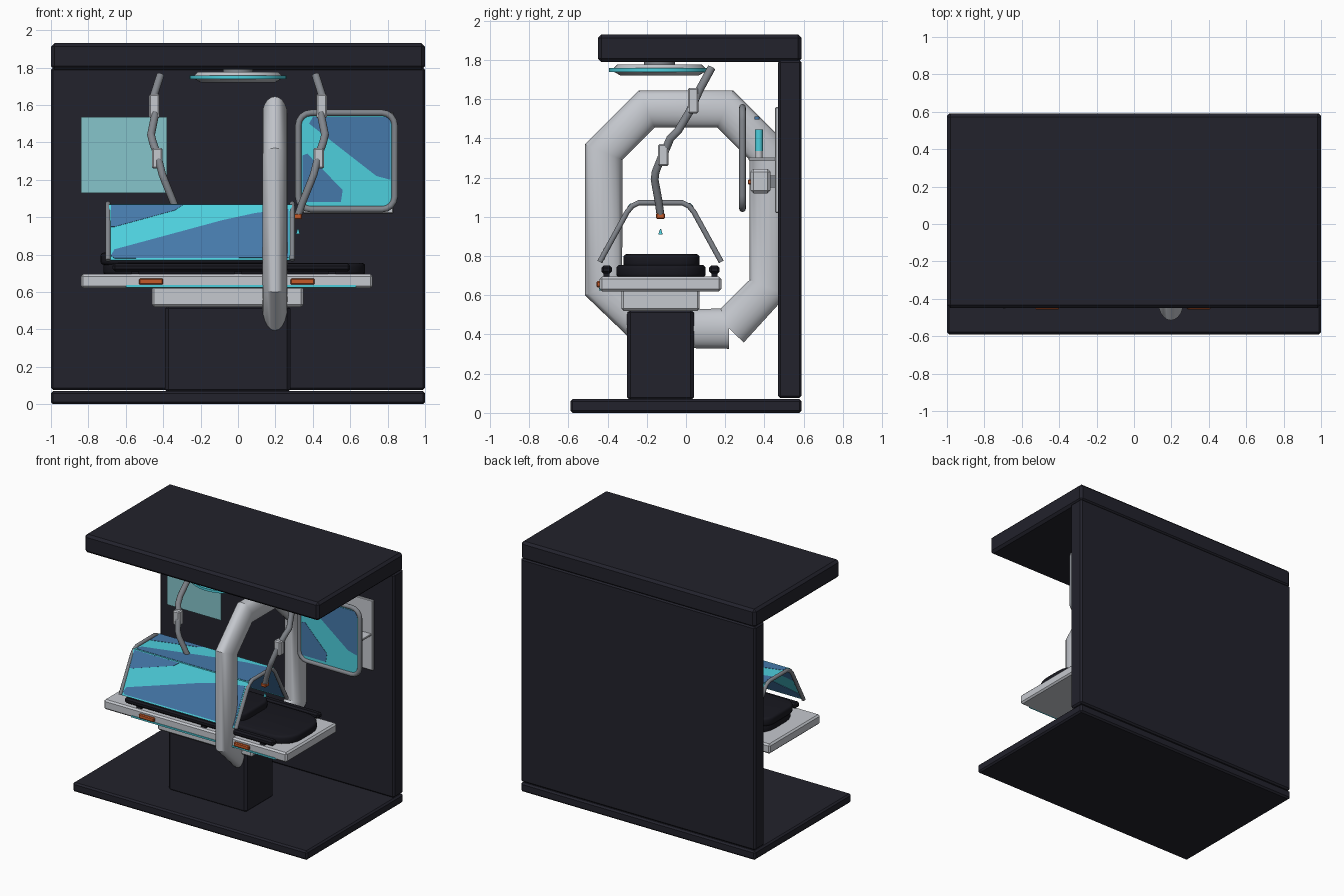
import bpy, bmesh, math
from mathutils import Vector

if "Cube" in bpy.data.objects:
    bpy.data.objects.remove(bpy.data.objects["Cube"])


def material(name, r, g, b):
    m = bpy.data.materials.new(name)
    m.diffuse_color = (r, g, b, 1)
    m.use_nodes = True
    m.node_tree.nodes["Principled BSDF"].inputs["Base Color"].default_value = m.diffuse_color
    return m


DARK = material("dark shell", 0.016, 0.016, 0.025)
PAD = material("black padding", 0.009, 0.009, 0.014)
WHITE = material("light grey", 0.56, 0.58, 0.62)
STEEL = material("steel grey", 0.22, 0.235, 0.26)
CYAN = material("cyan glass", 0.075, 0.62, 0.72)
BLUE = material("blue reflection", 0.06, 0.19, 0.40)
PALE = material("pale hologram", 0.24, 0.56, 0.60)
ORANGE = material("orange accent", 0.55, 0.10, 0.022)


def add_mesh(name, bm, mat, smooth=False):
    bmesh.ops.recalc_face_normals(bm, faces=bm.faces[:])
    me = bpy.data.meshes.new(name)
    bm.to_mesh(me)
    bm.free()
    me.materials.append(mat)
    ob = bpy.data.objects.new(name, me)
    bpy.context.collection.objects.link(ob)
    if smooth:
        shade(ob)
    return ob


def shade(ob):
    bpy.ops.object.select_all(action='DESELECT')
    ob.select_set(True)
    bpy.context.view_layer.objects.active = ob
    bpy.ops.object.shade_smooth_by_angle(angle=math.radians(35))


def box(name, x, y, z, mat, bevel=0.0, segments=1):
    """Box from (min, max) ranges with bevelled edges."""
    bm = bmesh.new()
    bmesh.ops.create_cube(bm, size=1)
    for v in bm.verts:
        v.co = [(a + b) / 2 + c * (b - a) for (a, b), c in zip((x, y, z), v.co)]
    if bevel:
        bmesh.ops.bevel(bm, geom=bm.edges[:], offset=bevel, segments=segments,
                        profile=0.5, affect='EDGES')
    return add_mesh(name, bm, mat, segments > 1)


def disc(name, centre, r1, r2, height, mat, sides=48):
    bm = bmesh.new()
    bmesh.ops.create_cone(bm, cap_ends=True, segments=sides, radius1=r1, radius2=r2, depth=height)
    bmesh.ops.translate(bm, verts=bm.verts[:], vec=centre)
    return add_mesh(name, bm, mat, True)


def tube(name, pts, radius, mat, cyclic=False, res=5, scale=(1, 1, 1), loc=(0, 0, 0)):
    cu = bpy.data.curves.new(name, 'CURVE')
    cu.dimensions = '3D'
    sp = cu.splines.new('POLY')
    sp.points.add(len(pts) - 1)
    for p, c in zip(sp.points, pts):
        p.co = (*c, 1)
    sp.use_cyclic_u = cyclic
    cu.bevel_depth, cu.bevel_resolution, cu.use_fill_caps = radius, res, not cyclic
    tmp = bpy.data.objects.new(name + "_path", cu)
    bpy.context.collection.objects.link(tmp)
    dg = bpy.context.evaluated_depsgraph_get()
    me = bpy.data.meshes.new_from_object(tmp.evaluated_get(dg))
    bpy.data.objects.remove(tmp)
    me.materials.clear()
    me.materials.append(mat)
    ob = bpy.data.objects.new(name, me)
    ob.scale, ob.location = scale, loc
    bpy.context.collection.objects.link(ob)
    shade(ob)
    return ob


def plate(name, pts, thick, mat):
    """Thin plate centred on a flat outline."""
    pts = [Vector(p) for p in pts]
    n = (pts[1] - pts[0]).cross(pts[2] - pts[0]).normalized() * thick / 2
    bm = bmesh.new()
    a = [bm.verts.new(p + n) for p in pts]
    b = [bm.verts.new(p - n) for p in pts]
    bm.faces.new(a)
    bm.faces.new(b[::-1])
    for i in range(len(pts)):
        j = (i + 1) % len(pts)
        bm.faces.new((a[i], b[i], b[j], a[j]))
    return add_mesh(name, bm, mat)


def glass(name, low, high, x0, x1, blobs):
    """Cyan pane between two (y, z) edges, with blue reflection shapes on it."""
    def at(u, v):
        return (x0 + u * (x1 - x0), low[0] + v * (high[0] - low[0]), low[1] + v * (high[1] - low[1]))
    plate(name, [at(*p) for p in ((0, 0), (1, 0), (1, 1), (0, 1))], 0.005, CYAN)
    for i, blob in enumerate(blobs):
        plate(f"{name}_reflection_{i}", [at(*p) for p in blob], 0.009, BLUE)


# Room shell
box("floor", (-1, 1), (-0.59, 0.59), (0, 0.07), DARK, 0.012)
box("back_wall", (-1, 1), (0.47, 0.59), (0.075, 1.8), DARK, 0.012)
box("ceiling", (-1, 1), (-0.45, 0.59), (1.79, 1.93), DARK, 0.018)

# Operating table
box("table_pedestal", (-0.39, 0.28), (-0.30, 0.04), (0.06, 0.53), DARK, 0.018)
box("table_underframe", (-0.46, 0.35), (-0.33, 0.07), (0.52, 0.63), WHITE, 0.012)
box("table_top", (-0.84, 0.72), (-0.44, 0.18), (0.62, 0.695), WHITE, 0.012)
box("table_light_strip", (-0.60, 0.63), (-0.445, -0.43), (0.624, 0.637), CYAN)
for i, x in enumerate((-0.465, 0.345)):
    box(f"table_handle_{i}", (x - 0.065, x + 0.065), (-0.457, -0.43), (0.64, 0.672), ORANGE, 0.006)
for i, y in enumerate((-0.405, 0.145)):
    box(f"side_rail_{i}", (-0.67, 0.60), (y - 0.027, y + 0.027), (0.71, 0.752), PAD, 0.012)
    for j, x in enumerate((-0.55, 0.0, 0.5)):
        box(f"rail_foot_{i}_{j}", (x - 0.02, x + 0.02), (y - 0.015, y + 0.015), (0.69, 0.715), PAD)


def mattress(name, x, y, z, radius):
    """Pad with rounded plan corners and softened rims."""
    bm = bmesh.new()
    pts = []
    for cx, cy, start in ((x[1] - radius, y[1] - radius, 0), (x[0] + radius, y[1] - radius, 90),
                          (x[0] + radius, y[0] + radius, 180), (x[1] - radius, y[0] + radius, 270)):
        for k in range(7):
            a = math.radians(start + 15 * k)
            pts.append((cx + radius * math.cos(a), cy + radius * math.sin(a), z[0]))
    f = bm.faces.new([bm.verts.new(p) for p in pts])
    top = bmesh.ops.extrude_face_region(bm, geom=[f])["geom"]
    bmesh.ops.translate(bm, verts=[g for g in top if isinstance(g, bmesh.types.BMVert)],
                        vec=(0, 0, z[1] - z[0]))
    rims = [e for e in bm.edges if abs(e.verts[0].co.z - e.verts[1].co.z) < 1e-5]
    bmesh.ops.bevel(bm, geom=rims, offset=0.018, segments=3, profile=0.5, affect='EDGES')
    add_mesh(name, bm, PAD, True)


mattress("lower_mattress", (-0.72, 0.68), (-0.355, 0.10), (0.69, 0.755), 0.16)
mattress("upper_mattress", (-0.735, 0.25), (-0.32, 0.07), (0.745, 0.81), 0.10)

# Scanner ring: open octagonal loop with an oval section
ring = [(0.22, 0.43), (-0.2, 0.43), (-0.42, 0.64), (-0.42, 1.33), (-0.2, 1.55),
        (0.2, 1.55), (0.42, 1.33), (0.42, 0.64), (0.22, 0.43)]
tube("scanner_ring", [(0, y, z) for y, z in ring], 0.103, WHITE, res=8,
     scale=(0.65, 1, 1), loc=(0.197, 0, 0))

# Glass canopy over the patient
blob_a = [(0.01, 0.99), (0.40, 0.99), (0.36, 0.90), (0.03, 0.60), (0.01, 0.60)]
blob_b = [(0.01, 0.08), (0.03, 0.19), (0.62, 0.72), (0.80, 0.85), (0.98, 0.92), (0.98, 0.04), (0.03, 0.03)]
edge = [(-0.44, 0.77), (-0.285, 1.065), (0.025, 1.065), (0.18, 0.77)]
for n, a, b in (("front", 0, 1), ("top", 1, 2), ("back", 3, 2)):
    glass(f"canopy_{n}", edge[a], edge[b], -0.69, 0.29, (blob_a, blob_b))
bow = [(-0.44, 0.77), (-0.30, 1.025), (-0.275, 1.055), (-0.24, 1.072), (-0.02, 1.072),
       (0.015, 1.055), (0.04, 1.025), (0.18, 0.77)]
for i, x in enumerate((-0.695, 0.29)):
    tube(f"canopy_bow_{i}", [(x, y, z) for y, z in bow], 0.014, STEEL)

# Ceiling lamp
LAMP = (0, -0.135)
disc("lamp_top", (*LAMP, 1.767), 0.235, 0.215, 0.02, WHITE)
disc("lamp_glow_ring", (*LAMP, 1.749), 0.258, 0.258, 0.018, CYAN)
disc("lamp_face", (*LAMP, 1.731), 0.20, 0.235, 0.02, WHITE)
disc("lamp_mount", (*LAMP, 1.785), 0.08, 0.08, 0.03, STEEL)

# Pair of jointed tool arms, mirrored in x
upper = [(0.415, 0.13, 1.76), (0.45, 0.07, 1.65), (0.445, 0.02, 1.54), (0.465, -0.04, 1.44),
         (0.455, -0.08, 1.40), (0.43, -0.11, 1.33)]
lower = [(0.43, -0.115, 1.33), (0.405, -0.155, 1.23), (0.39, -0.16, 1.19), (0.345, -0.14, 1.08),
         (0.322, -0.13, 1.01)]
for n, s in (("left", -1), ("right", 1)):
    tube(f"{n}_upper_arm", [(s * x, y, z) for x, y, z in upper], 0.021, STEEL)
    tube(f"{n}_lower_arm", [(s * x, y, z) for x, y, z in lower], 0.020, STEEL)
    for j, (x, y, z, h) in enumerate(((0.447, 0.037, 1.593, 0.065), (0.431, -0.115, 1.315, 0.056))):
        c = s * x
        box(f"{n}_arm_joint_{j}", (c - 0.028, c + 0.028), (y - 0.027, y + 0.027), (z - h, z + h), WHITE, 0.008)
    c = s * 0.321
    box(f"{n}_tool_tip", (c - 0.021, c + 0.021), (-0.152, -0.108), (0.99, 1.018), ORANGE, 0.004)
    disc(f"{n}_droplet", (c, -0.13, 0.924), 0.011, 0.003, 0.026, CYAN, 12)

# Floating hologram screen
plate("hologram_screen", [(-0.84, 0.34, 1.13), (-0.38, 0.34, 1.13), (-0.38, 0.34, 1.535), (-0.84, 0.34, 1.535)],
      0.006, PALE)

# Framed monitor
frame = []
for cx, cz, start in ((0.77, 1.49, 0), (0.39, 1.49, 90), (0.39, 1.11, 180), (0.77, 1.11, 270)):
    for k in range(5):
        a = math.radians(start + 22.5 * k)
        frame.append((cx + 0.068 * math.cos(a), 0.288, cz + 0.068 * math.sin(a)))
tube("monitor_frame", frame, 0.017, STEEL, cyclic=True)
glass("monitor_pane", (0.288, 1.05), (0.288, 1.55), 0.33, 0.83,
      ([(0.14, 0.97), (0.94, 0.97), (0.97, 0.93), (0.97, 0.30), (0.82, 0.34), (0.10, 0.90)],
       [(0.03, 0.06), (0.03, 0.56), (0.08, 0.58), (0.46, 0.19), (0.44, 0.06)]))

# Supply station on the wall behind the monitor
box("station_back_panel", (0.35, 0.83), (0.455, 0.475), (1.02, 1.56), WHITE, 0.004)
box("station_shelf", (0.38, 0.82), (0.32, 0.47), (1.288, 1.303), WHITE, 0.003)
box("station_drawer", (0.45, 0.73), (0.33, 0.43), (1.12, 1.245), WHITE, 0.015)
box("drawer_bracket", (0.5, 0.68), (0.42, 0.46), (1.15, 1.21), STEEL)
box("drawer_knob", (0.56, 0.62), (0.315, 0.335), (1.165, 1.19), ORANGE, 0.004)
for i, x in enumerate((0.48, 0.6, 0.72)):
    disc(f"vial_{i}", (x, 0.372, 1.39), 0.02, 0.02, 0.11, CYAN, 16)
    disc(f"vial_base_{i}", (x, 0.372, 1.318), 0.018, 0.018, 0.035, WHITE, 16)
    disc(f"vial_cap_{i}", (x, 0.362, 1.505), 0.013, 0.013, 0.015, BLUE, 16)
